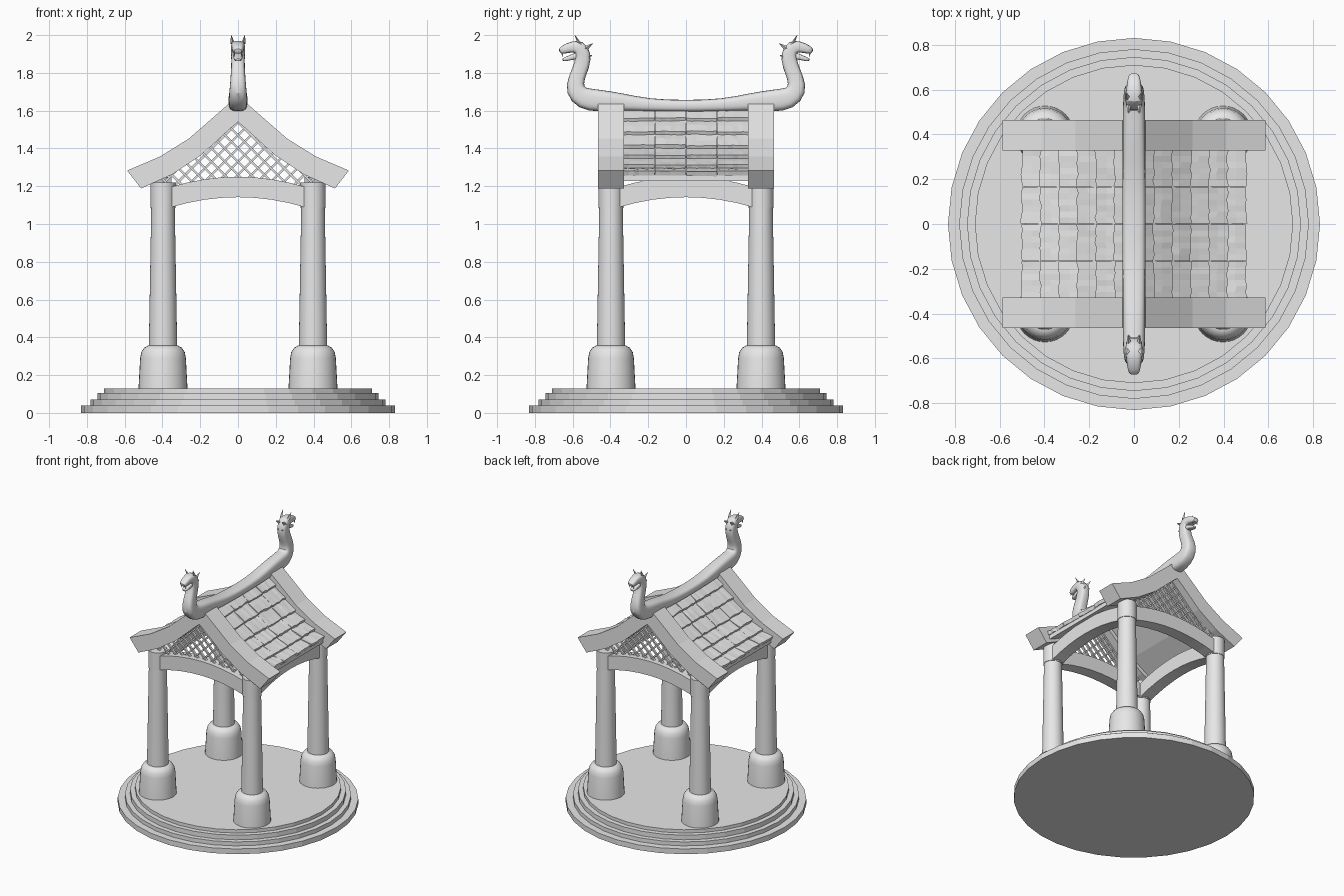
import bpy, bmesh, math, random
from mathutils import Vector

random.seed(4)
if "Cube" in bpy.data.objects:
    bpy.data.objects.remove(bpy.data.objects["Cube"])

stone = bpy.data.materials.new("light_grey_stone")
stone.use_nodes = True
GREY = (0.8, 0.8, 0.8, 1)
stone.diffuse_color = GREY
stone.node_tree.nodes["Principled BSDF"].inputs["Base Color"].default_value = GREY


def add_loft(bm, sections):
    """Skin a closed tube through equal-length point loops and cap the ends."""
    rings = [[bm.verts.new(p) for p in s] for s in sections]
    n = len(rings[0])
    for a, b in zip(rings, rings[1:]):
        for i in range(n):
            j = (i + 1) % n
            bm.faces.new((a[i], a[j], b[j], b[i]))
    bm.faces.new(rings[0][::-1])
    bm.faces.new(rings[-1])


def finish(name, bm, smooth=None, subdiv=0):
    bmesh.ops.recalc_face_normals(bm, faces=bm.faces)
    me = bpy.data.meshes.new(name)
    bm.to_mesh(me)
    bm.free()
    me.materials.append(stone)
    ob = bpy.data.objects.new(name, me)
    bpy.context.collection.objects.link(ob)
    if subdiv:
        mod = ob.modifiers.new("Subdivision", 'SUBSURF')
        mod.levels = mod.render_levels = subdiv
    if smooth:
        bpy.ops.object.select_all(action='DESELECT')
        ob.select_set(True)
        bpy.context.view_layer.objects.active = ob
        bpy.ops.object.shade_smooth_by_angle(angle=math.radians(smooth))
    return ob


def turned(name, profile, centre=(0, 0), sides=32, smooth=None):
    """Revolve a (radius, height) profile about a vertical axis."""
    bm = bmesh.new()
    turns = [math.tau * i / sides for i in range(sides)]
    add_loft(bm, [[(centre[0] + r * math.cos(t), centre[1] + r * math.sin(t), z)
                   for t in turns] for r, z in profile])
    return finish(name, bm, smooth)


# Stepped round platform
turned("platform", [(.83, 0), (.83, .04), (.78, .04), (.78, .07),
                    (.745, .07), (.745, .105), (.71, .105), (.71, .13)])

# Four columns with bell-shaped feet and round capitals
C = .397
for sx, side in ((-1, "right"), (1, "left")):
    for sy, end in ((-1, "front"), (1, "back")):
        at, tag = (sx * C, sy * C), f"{end}_{side}"
        turned("column_foot_" + tag, [(.13, .125), (.121, .29), (.115, .322),
               (.1, .345), (.078, .357)], at, smooth=35)
        turned("column_shaft_" + tag, [(.075, .35), (.062, 1.1)], at, smooth=35)
        turned("column_capital_" + tag, [(.066, 1.085), (.066, 1.22)], at, smooth=35)


# Arched beams joining the columns
def arched_beam(name, along_x, offset):
    bm = bmesh.new()
    secs = []
    for i in range(9):
        u = -.36 + .09 * i
        rise = .055 * (1 - (u / .36) ** 2)
        loop = [(-.045, 1.087), (.045, 1.087), (.045, 1.195), (-.045, 1.195)]
        secs.append([(u, offset + w, z + rise) if along_x else (offset + w, u, z + rise)
                     for w, z in loop])
    add_loft(bm, secs)
    finish(name, bm)


arched_beam("beam_front", True, -C)
arched_beam("beam_back", True, C)
arched_beam("beam_right", False, -C)
arched_beam("beam_left", False, C)

# Roof curve: outer and inner edges of half a gable board
OUTER = [(.045, 1.64), (.26, 1.452), (.413, 1.357), (.587, 1.283)]
INNER = [(.03, 1.515), (.195, 1.365), (.35, 1.262), (.513, 1.188)]


def outer_z(x):
    x = abs(x)
    for (xa, za), (xb, zb) in zip(OUTER, OUTER[1:]):
        if x <= xb:
            return za + (zb - za) * (x - xa) / (xb - xa)
    return OUTER[-1][1]


# Gable boards
for name, y0, y1 in (("gable_board_front", -.465, -.327), ("gable_board_back", .327, .465)):
    bm = bmesh.new()
    half = list(zip(OUTER, INNER))
    path = [((-a[0], a[1]), (-b[0], b[1])) for a, b in reversed(half)]
    path += [((0, 1.64), (0, 1.54))] + half
    add_loft(bm, [[(a[0], y0, a[1]), (a[0], y1, a[1]), (b[0], y1, b[1]), (b[0], y0, b[1])]
                  for a, b in path])
    finish(name, bm)

# Roof decking under the tiles
bm = bmesh.new()
steps = [-.485, -.413, -.26, -.045, 0, .045, .26, .413, .485]
add_loft(bm, [[(x, y, outer_z(x) - d) for y, d in
               ((-.34, .065), (.34, .065), (.34, .1), (-.34, .1))] for x in steps])
finish("roof_deck", bm)

# Uneven overlapping tiles, four across and six rows on each slope
bm = bmesh.new()
ROWS, COLS, DEEP, SLICES = 6, 4, .0825, 6
for side in (-1, 1):
    for r in range(ROWS):
        for c in range(COLS):
            xa, xb = r * DEEP, (r + 1) * DEEP
            y0 = -.332 + .166 * c
            lift = random.uniform(0, .006)
            secs = []
            for k in range(SLICES + 1):
                y = y0 + .002 + .162 * k / SLICES
                j = random.uniform(-.005, .005)
                xm = (xa + xb) / 2 + j
                xe = xb + .006 + j
                za = outer_z(xa) - .062
                zm = outer_z(xm) - .053 + lift + random.uniform(-.003, .003)
                ze = outer_z(xe) - .043 + lift + j * .5
                secs.append([(side * xa, y, za), (side * xm, y, zm), (side * xe, y, ze),
                             (side * (xe - .01), y, ze - .024), (side * xa, y, za - .02)])
            add_loft(bm, secs)
finish("roof_tiles", bm)

# Diagonal lattice in both gables
for name, yc in (("lattice_front", -C), ("lattice_back", C)):
    bm = bmesh.new()
    for i in range(-6, 7):
        for s in (-1, 1):
            x0, z0, t = i * .07, 1.19, 0
            while t < .6 and z0 + t < outer_z(x0 + s * t) - .08:
                t += .01
            if t < .02:
                continue
            w = .008
            y = yc + s * .004
            add_loft(bm, [[(x0 + s * q - w, y - .008, z0 + q), (x0 + s * q + w, y - .008, z0 + q),
                           (x0 + s * q + w, y + .008, z0 + q), (x0 + s * q - w, y + .008, z0 + q)]
                          for q in (0, t)])
    finish(name, bm)


def swept(name, path, power=.6, sides=12):
    """Sweep a rounded section along (y, z, half height, half width) points."""
    bm = bmesh.new()
    secs = []
    for i, (y, z, h, w) in enumerate(path):
        a, b = path[max(i - 1, 0)], path[min(i + 1, len(path) - 1)]
        t = Vector((0, b[0] - a[0], b[1] - a[1])).normalized()
        up = Vector((0, -t.z, t.y))
        loop = []
        for k in range(sides):
            ang = math.tau * (k + .5) / sides
            c, s = math.cos(ang), math.sin(ang)
            px = math.copysign(abs(c) ** power, c) * w
            ph = math.copysign(abs(s) ** power, s) * h
            loop.append(Vector((px, y, z)) + up * ph)
        secs.append(loop)
    add_loft(bm, secs)
    return finish(name, bm, 50, 1)


# Ridge beam curling up into a beast neck and head at each end
half = [(.2, 1.628, .034, .052), (.35, 1.648, .048, .052), (.46, 1.652, .06, .052),
        (.545, 1.662, .063, .05), (.592, 1.708, .056, .046), (.58, 1.775, .043, .04),
        (.55, 1.84, .042, .036), (.542, 1.9, .045, .037), (.565, 1.94, .042, .04),
        (.605, 1.938, .03, .034), (.645, 1.925, .024, .03), (.672, 1.912, .014, .022)]
ridge = [(-y, z, h, w) for y, z, h, w in reversed(half)] + [(0, 1.624, .032, .052)] + half
swept("ridge_with_beast_heads", ridge)

for sy, end in ((-1, "front"), (1, "back")):
    # Lower jaw
    swept("jaw_" + end, [(sy * .555, 1.895, .022, .028), (sy * .6, 1.885, .015, .025),
                         (sy * .635, 1.873, .012, .022), (sy * .655, 1.868, .007, .015)])
    # Ears, fangs and mane tufts as tapered spikes
    bm = bmesh.new()
    spikes = [((.028, .562, 1.955), (.036, .588, 2.0), .016),
              ((.018, .655, 1.91), (.018, .655, 1.885), .006),
              ((.022, .535, 1.93), (.026, .495, 1.955), .016),
              ((.018, .525, 1.885), (.02, .497, 1.895), .014)]
    for base, tip, r in spikes:
        for sx in (-1, 1):
            loop = []
            for f in (1, .1):
                p = base if f == 1 else tip
                loop.append([(sx * p[0] + r * f * cx * .8, sy * (p[1] + r * f * cy),
                              p[2] + r * f * cy * .5)
                             for cx, cy in ((1, 0), (0, 1), (-1, 0), (0, -1))])
            add_loft(bm, loop)
    finish("head_spikes_" + end, bm)
